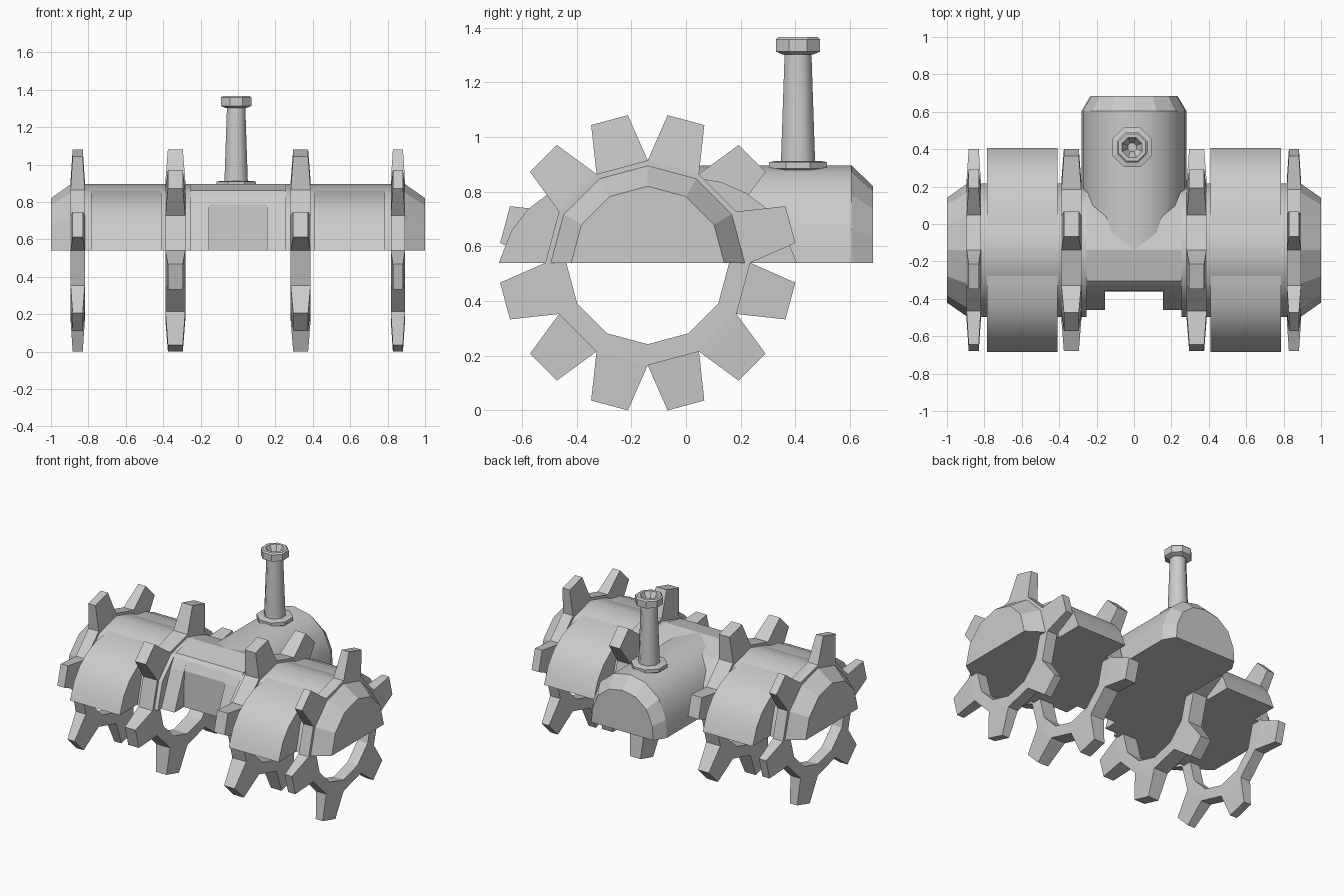
import bpy, bmesh
from math import sin, cos, pi, radians

if "Cube" in bpy.data.objects:
    bpy.data.objects.remove(bpy.data.objects["Cube"])

CY, CZ = -0.14, 0.54   # shared axle centre


def make(name, bm, smooth=None):
    bmesh.ops.recalc_face_normals(bm, faces=bm.faces[:])
    me = bpy.data.meshes.new(name)
    bm.to_mesh(me)
    bm.free()
    ob = bpy.data.objects.new(name, me)
    bpy.context.collection.objects.link(ob)
    if smooth:
        bpy.ops.object.select_all(action='DESELECT')
        ob.select_set(True)
        bpy.context.view_layer.objects.active = ob
        bpy.ops.object.shade_smooth_by_angle(angle=radians(smooth))
    return ob


def loft(name, rings, smooth=None):
    """Closed solid skinned through equal-length rings, capped at both ends."""
    bm = bmesh.new()
    vs = [[bm.verts.new(p) for p in r] for r in rings]
    n = len(vs[0])
    for a, b in zip(vs, vs[1:]):
        for i in range(n):
            j = (i + 1) % n
            bm.faces.new((a[i], a[j], b[j], b[i]))
    bm.faces.new(vs[0])
    bm.faces.new(vs[-1])
    return make(name, bm, smooth)


def slab(name, profile, x0, x1, smooth=None):
    """Extrude a (y, z) profile along x."""
    return loft(name, [[(x, y, z) for y, z in profile] for x in (x0, x1)], smooth)


def half_round(r):
    """Upper half of a 12-sided circle around the axle."""
    return [(CY + r * cos(k * pi / 6), CZ + r * sin(k * pi / 6)) for k in range(7)]


def wheel(name, x, w, tip_w, phase):
    """12-sided ring with a tapered tooth on every second side."""
    bm = bmesh.new()

    def v(dx, r, a):
        return bm.verts.new((x + dx, CY + r * cos(a), CZ + r * sin(a)))
    ring = [[v(s * w, r, k * pi / 6) for s in (-1, 1) for r in (0.298, 0.375)]
            for k in range(12)]
    for k in range(12):
        a, b = ring[k], ring[(k + 1) % 12]
        for p, q in ((0, 1), (2, 3), (0, 2)):
            bm.faces.new((a[p], a[q], b[q], b[p]))
        if k % 2 != phase:
            bm.faces.new((a[1], a[3], b[3], b[1]))
            continue
        mid, half = (k + 0.5) * pi / 6, 0.128
        base = (a[1], a[3], b[3], b[1])
        tip = [v(s * tip_w, 0.545, mid + t * half)
               for s, t in ((-1, -1), (1, -1), (1, 1), (-1, 1))]
        for i in range(4):
            j = (i + 1) % 4
            bm.faces.new((base[i], base[j], tip[j], tip[i]))
        bm.faces.new(tip)
    make(name, bm)


R = 0.357
# Fender profile running wider than the body
side = [(0.18, 0.85), (0.27, 0.835), (0.36, 0.795), (0.44, 0.735), (0.50, 0.655), (0.545, CZ)]
fender = ([(CY + d, z) for d, z in reversed(side)] + [(CY, 0.893)]
          + [(CY - d, z) for d, z in side])

for s, label in ((-1, 'left'), (1, 'right')):
    slab('body_' + label, half_round(R), s * 0.255, s * 0.89, 35)
    # Chamfered end cap
    loft('end_cap_' + label, [[(s * x, y, z) for y, z in half_round(r)]
                              for x, r in ((0.89, R), (1.0, 0.28))])
    slab('fender_' + label, fender, s * 0.41, s * 0.785, 32)

# Toothed wheels, alternating phase
for label, x, w, t, ph in (('outer_left', -0.857, 0.038, 0.027, 1),
                           ('inner_left', -0.335, 0.053, 0.040, 0),
                           ('inner_right', 0.335, 0.053, 0.040, 1),
                           ('outer_right', 0.855, 0.038, 0.027, 0)):
    wheel('wheel_' + label, x, w, t, ph)

# Centre section: sloped front panel with a recess between two cheeks
back = half_round(R)[:4]
cheek = back + [(-0.305, 0.862), (-0.325, 0.84), (-0.36, 0.78), (-0.46, CZ)]
inset = back + [(-0.305, 0.862), (-0.325, 0.84), (-0.355, 0.785), (-0.36, CZ)]
slab('front_cheek_left', cheek, -0.255, -0.155)
slab('front_cheek_right', cheek, 0.155, 0.255)
slab('front_recess', inset, -0.155, 0.155)

# Rear housing, domed section with chamfered back
half = [(0.28, 0.0), (0.272, 0.12), (0.22, 0.25), (0.12, 0.332), (0.0, 0.357)]
dome = half + [(-x, z) for x, z in reversed(half[:-1])]
loft('rear_housing', [[(x, y, CZ + z) for x, z in dome] for y in (CY, 0.605)], 40)
loft('rear_cap', [[(x * k, y, CZ + z * m) for x, z in dome]
                  for y, k, m in ((0.605, 1, 1), (0.685, 0.83, 0.785))])


# Exhaust stack
def turned(name, prof, smooth=None):
    loft(name, [[(-0.01 + r * cos((i + 0.5) * pi / 4), 0.41 + r * sin((i + 0.5) * pi / 4), z)
                 for i in range(8)] for r, z in prof], smooth)


turned('stack_flange', [(0.075, 0.86), (0.115, 0.885), (0.115, 0.908), (0.09, 0.913)])
turned('stack_pipe', [(0.068, 0.90), (0.053, 1.31)], 50)
turned('stack_collar', [(0.06, 1.302), (0.088, 1.313), (0.088, 1.358), (0.078, 1.367),
                        (0.058, 1.367), (0.025, 1.312)])
